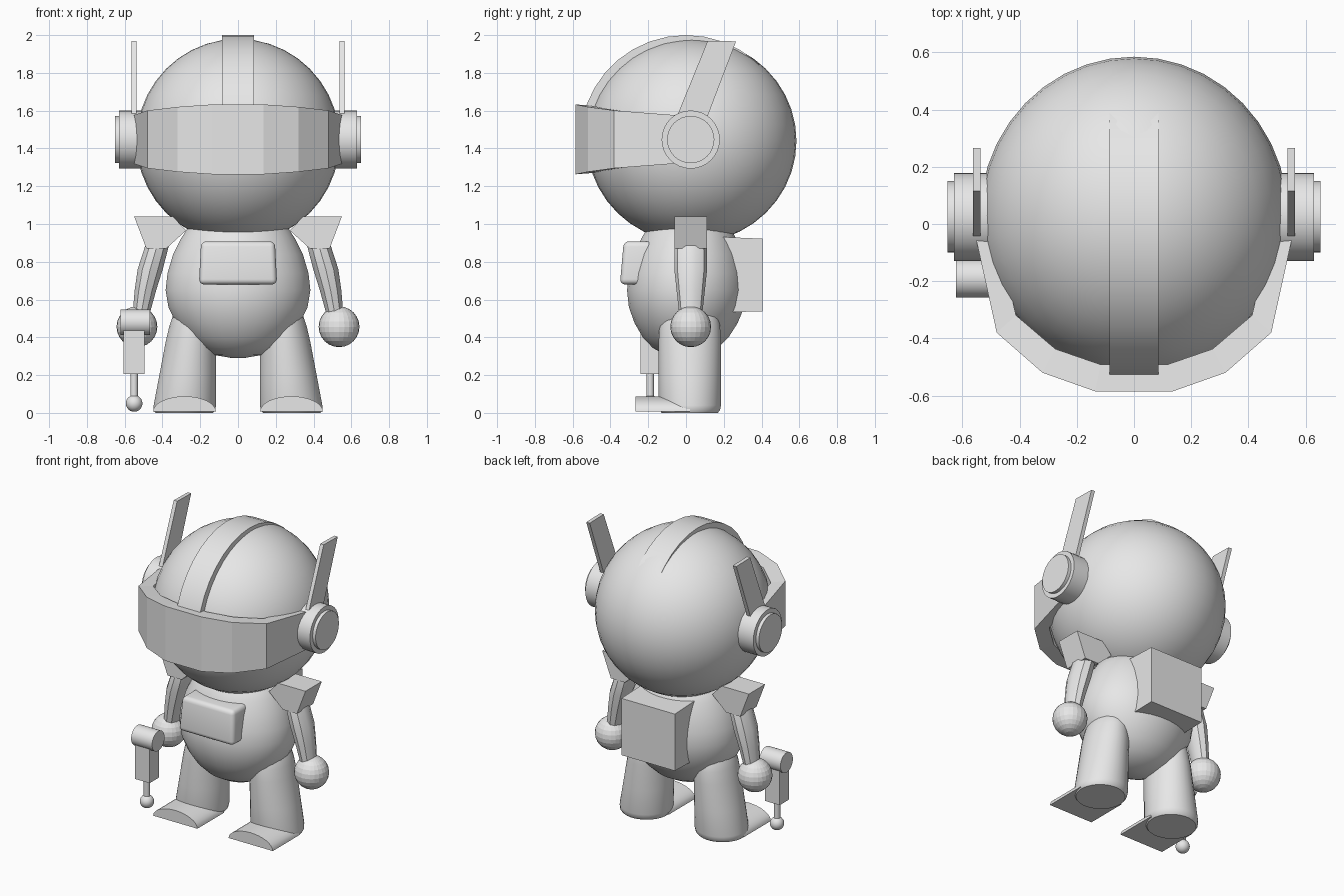
import bpy, bmesh, math
from mathutils import Matrix, Vector

cube = bpy.data.objects.get("Cube")
if cube:
    bpy.data.objects.remove(cube, do_unlink=True)

grey = bpy.data.materials.new("plain grey")
grey.use_nodes = True
COLOUR = (0.8, 0.8, 0.8, 1)
grey.diffuse_color = COLOUR
grey.node_tree.nodes["Principled BSDF"].inputs["Base Color"].default_value = COLOUR

CY = 0.025  # centre line of head, limbs and legs in y


def finish(name, bm, smooth=None):
    bmesh.ops.recalc_face_normals(bm, faces=bm.faces[:])
    me = bpy.data.meshes.new(name)
    bm.to_mesh(me)
    bm.free()
    me.materials.append(grey)
    ob = bpy.data.objects.new(name, me)
    bpy.context.collection.objects.link(ob)
    if smooth:
        bpy.ops.object.select_all(action='DESELECT')
        ob.select_set(True)
        bpy.context.view_layer.objects.active = ob
        bpy.ops.object.shade_smooth_by_angle(angle=math.radians(smooth))
    return ob


def ball(name, loc, size, seg=32, smooth=60):
    bm = bmesh.new()
    bmesh.ops.create_uvsphere(bm, u_segments=seg, v_segments=seg // 2, radius=1)
    bmesh.ops.transform(bm, verts=bm.verts, matrix=Matrix.Translation(loc) @ Matrix.Diagonal((*size, 1)))
    return finish(name, bm, smooth)


def box(name, lo, hi, bevel=0):
    bm = bmesh.new()
    bmesh.ops.create_cube(bm, size=1)
    for v in bm.verts:
        v.co = [(a + b) / 2 + c * (b - a) for a, b, c in zip(lo, hi, v.co)]
    if bevel:
        bmesh.ops.bevel(bm, geom=bm.edges[:], offset=bevel, segments=4, profile=0.5, affect='EDGES')
    return finish(name, bm, 50 if bevel else None)


def loft(name, loops, smooth=None):
    """Join equal closed loops of points and cap both ends."""
    bm = bmesh.new()
    rows = [[bm.verts.new(p) for p in loop] for loop in loops]
    n = len(rows[0])
    for a, b in zip(rows, rows[1:]):
        for i in range(n):
            bm.faces.new((a[i], a[(i + 1) % n], b[(i + 1) % n], b[i]))
    bm.faces.new(rows[0])
    bm.faces.new(rows[-1])
    return finish(name, bm, smooth)


def tube(name, rings, n, smooth=40):
    """Upright rings given as (x, y, z, rx, ry)."""
    turn = [2 * math.pi * (i + 0.5) / n for i in range(n)]
    return loft(name, [[(x + rx * math.cos(t), y + ry * math.sin(t), z) for t in turn]
                       for x, y, z, rx, ry in rings], smooth)


def side_disc(name, x0, x1, y, z, r, n=32):
    """Cylinder lying along x."""
    turn = [2 * math.pi * i / n for i in range(n)]
    return loft(name, [[(x, y + r * math.cos(t), z + r * math.sin(t)) for t in turn] for x in (x0, x1)], 40)


# Head
ball("head", (0, CY + 0.005, 1.44), (0.538, 0.555, 0.54), 40)

# Crest: raised band over the top of the head
arc = [math.pi * i / 18 for i in range(19)]
crest_side = [(0.56 * math.cos(t), 1.44 + 0.56 * math.sin(t)) for t in arc]
crest_side += [(0.46 * math.cos(t), 1.44 + 0.46 * math.sin(t)) for t in reversed(arc)]
loft("crest", [[(x, y, z) for y, z in crest_side] for x in (-0.086, 0.086)], 30)

# Visor: faceted wrap, tallest at the front
half = [(0.136, -0.585, 0.185), (0.32, -0.52, 0.172), (0.48, -0.38, 0.153), (0.555, -0.04, 0.127)]
path = [(-x, y, h) for x, y, h in reversed(half)] + half
loft("visor", [[(x, y, 1.448 + h), (x, y, 1.448 - h),
                (x * 0.86, y * 0.84, 1.448 - h * 0.96), (x * 0.86, y * 0.84, 1.448 + h * 0.96)]
               for x, y, h in path])

# Torso: lathed egg, slightly flattened front to back
profile = [(0.03, 0.29), (0.13, 0.307), (0.21, 0.345), (0.275, 0.4), (0.33, 0.475), (0.37, 0.56),
           (0.385, 0.65), (0.375, 0.74), (0.345, 0.84), (0.305, 0.92), (0.26, 0.99), (0.2, 1.03)]
tube("torso", [(0, -0.005 + 0.03 * (z - 0.29), z, r, r * 0.83) for r, z in profile], 32, 60)

# Chest pouch, leaning out at the bottom
pouch = box("chest_pouch", (-0.207, -0.35, 0.68), (0.207, -0.12, 0.908), 0.028)
for v in pouch.data.vertices:
    v.co.y += 0.09 * (v.co.z - 0.68)
    v.co.x *= 1 - 0.25 * (v.co.z - 0.68)

# Backpack
pack = box("backpack", (-0.2, 0.1, 0.53), (0.2, 0.405, 0.935))
for v in pack.data.vertices:
    if v.co.y > 0.3:
        v.co.z = 0.73 + (v.co.z - 0.7325) * 0.95

pad = [(0.345, 1.04), (0.55, 1.04), (0.485, 0.87), (0.38, 0.87), (0.275, 0.965)]
arm = [(0.42, 0.94, 0.05, 0.07), (0.43, 0.88, 0.066, 0.085), (0.465, 0.76, 0.07, 0.087),
       (0.49, 0.65, 0.06, 0.075), (0.508, 0.55, 0.05, 0.064), (0.52, 0.48, 0.045, 0.055)]
leg = [(0, 0.9), (0.015, 0.97), (0.04, 1), (0.2, 1), (0.38, 1), (0.46, 0.97), (0.52, 0.9), (0.56, 0.75), (0.58, 0.5)]

for side, s in (("left", 1), ("right", -1)):
    # Ear cup and swept-back antenna
    side_disc(side + "_ear_cup", s * 0.5, s * 0.63, CY, 1.447, 0.154)
    side_disc(side + "_ear_cap", s * 0.62, s * 0.652, CY, 1.447, 0.125)
    blade = [(-0.085, 1.48), (0.115, 1.97), (0.265, 1.967), (0.08, 1.48)]
    loft(side + "_antenna", [[(s * x, y, z) for y, z in blade] for x in (0.537, 0.563)])

    # Shoulder, arm and hand
    loft(side + "_shoulder_pad", [[(s * x, y, z) for x, z in pad] for y in (CY - 0.087, CY + 0.087)])
    tube(side + "_arm", [(s * x, CY, z, rx, ry) for x, z, rx, ry in arm], 10, 30)
    ball(side + "_hand", (s * 0.535, CY, 0.456), (0.108, 0.108, 0.108), 24, None)

    # Leg: outer side leans in, inner side stays upright
    rings = []
    for z, k in leg:
        outer = 0.455 - 0.19 * z
        rings.append((s * (outer + 0.115) / 2, CY - 0.005, z, k * (outer - 0.115) / 2, k * 0.166))
    tube(side + "_leg", rings, 32, 50)

    # Foot: half round toe block
    arch = [(0.283 + 0.166 * math.cos(math.pi * i / 16), 0.008 + 0.08 * math.sin(math.pi * i / 16))
            for i in range(17)]
    loft(side + "_foot", [[(s * x, y, z) for x, z in arch] for y in (-0.268, 0.02)], 40)

# Hand tool hanging in front of the right hand
TX, TY = -0.55, -0.19
side_disc("tool_drum", -0.622, -0.465, TY, 0.48, 0.067)
box("tool_body", (TX - 0.055, TY - 0.05, 0.205), (TX + 0.055, TY + 0.05, 0.46))
tube("tool_rod", [(TX, TY, z, 0.02, 0.02) for z in (0.06, 0.22)], 16)
ball("tool_tip", (TX, TY, 0.05), (0.044, 0.044, 0.044), 24)
